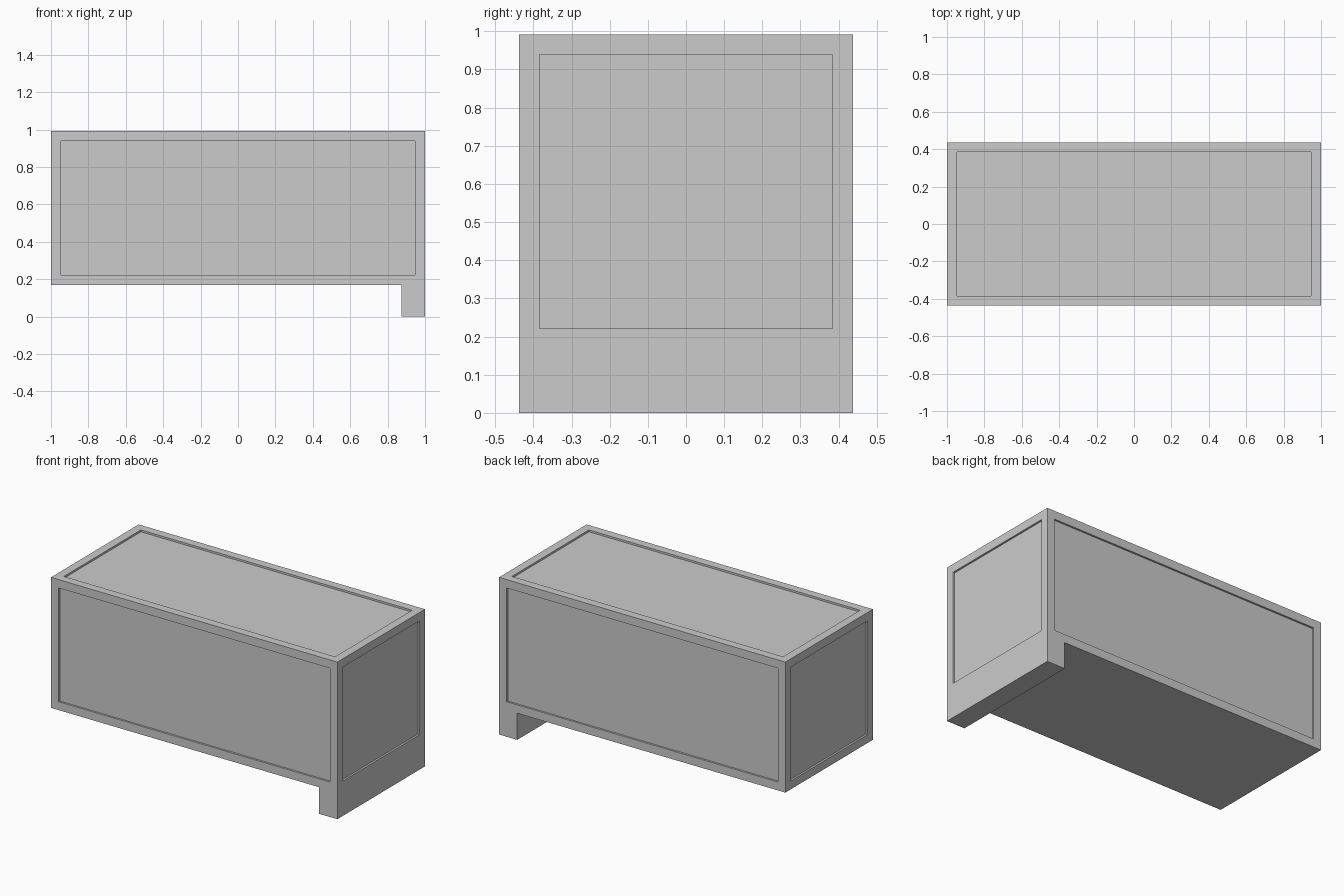
import bpy, bmesh
from mathutils import Vector

if "Cube" in bpy.data.objects:
    bpy.data.objects.remove(bpy.data.objects["Cube"])

HALF_Y = 0.437
BODY_BOTTOM, BODY_TOP = 0.168, 0.992
BORDER, RECESS = 0.053, 0.012


def box(name, lo, hi, panelled=False):
    """Box from corner to corner, optionally with recessed panels on all but the underside."""
    lo, hi = Vector(lo), Vector(hi)
    bm = bmesh.new()
    bmesh.ops.create_cube(bm, size=1)
    bmesh.ops.scale(bm, vec=hi - lo, verts=bm.verts)
    bmesh.ops.translate(bm, vec=(lo + hi) / 2, verts=bm.verts)
    bm.normal_update()
    if panelled:
        for face in [f for f in bm.faces if f.normal.z > -0.5]:
            n = face.normal.copy()
            bmesh.ops.inset_region(bm, faces=[face], thickness=BORDER, use_even_offset=True)
            # step the inner panel straight back, giving the recess square walls
            panel = bmesh.ops.extrude_discrete_faces(bm, faces=[face])["faces"][0]
            bmesh.ops.translate(bm, vec=-n * RECESS, verts=panel.verts)
        bmesh.ops.recalc_face_normals(bm, faces=bm.faces)
    mesh = bpy.data.meshes.new(name)
    bm.to_mesh(mesh)
    bm.free()
    obj = bpy.data.objects.new(name, mesh)
    bpy.context.collection.objects.link(obj)
    return obj


# Main body with framed panels on the front, back, ends and top
box("panelled_body", (-1, -HALF_Y, BODY_BOTTOM), (1, HALF_Y, BODY_TOP), panelled=True)

# Full-depth foot under the right end
box("end_foot", (0.873, -HALF_Y, 0), (1, HALF_Y, BODY_BOTTOM))
